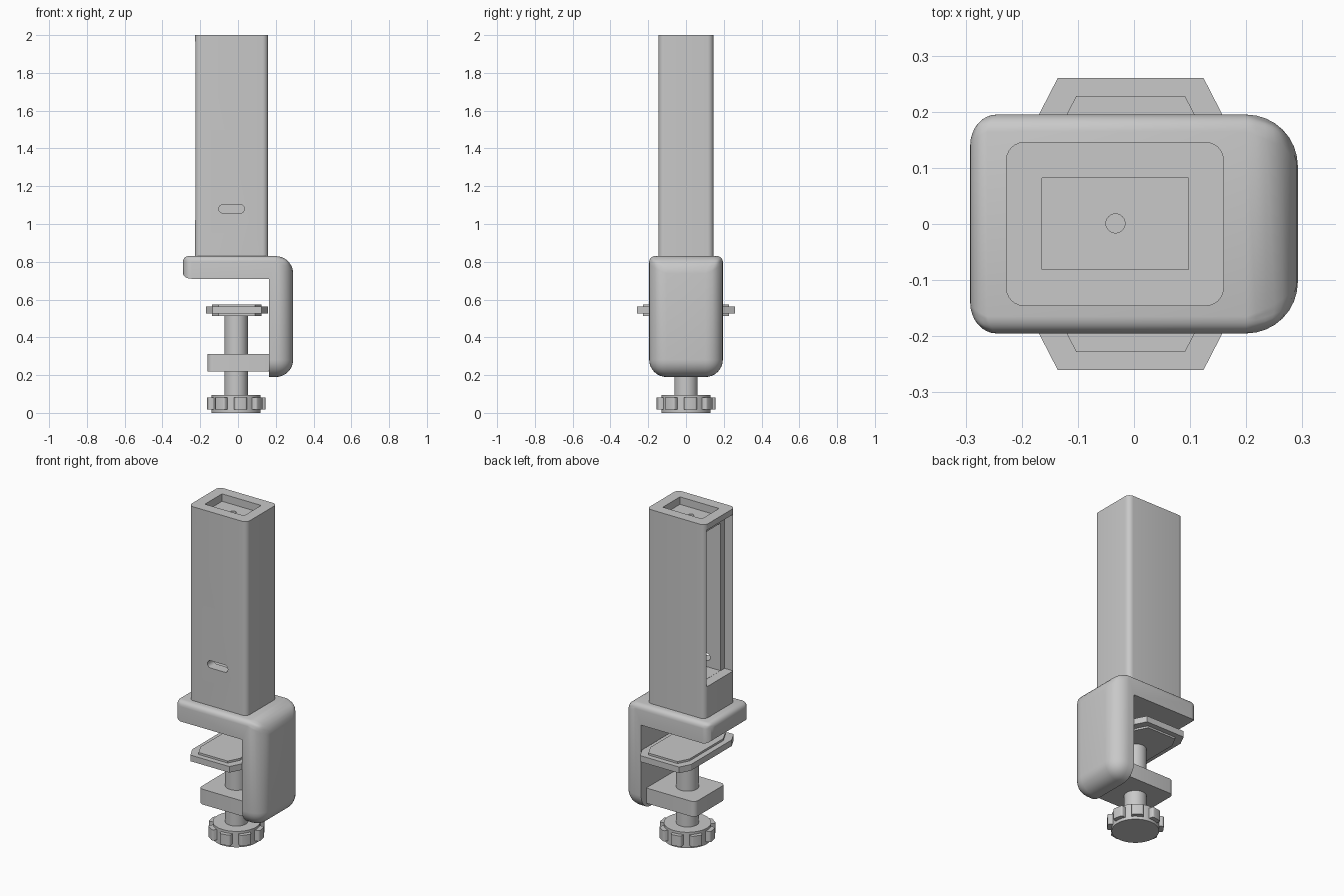
import bpy, bmesh, math
from mathutils import Matrix, Vector

if "Cube" in bpy.data.objects:
    bpy.data.objects.remove(bpy.data.objects["Cube"])

grey = bpy.data.materials.new("light grey")
grey.diffuse_color = (0.58, 0.58, 0.58, 1)
grey.use_nodes = True
grey.node_tree.nodes["Principled BSDF"].inputs["Base Color"].default_value = grey.diffuse_color
SX = -0.01  # screw axis


def finish(bm, name, loc=(0, 0, 0)):
    bmesh.ops.recalc_face_normals(bm, faces=bm.faces)
    me = bpy.data.meshes.new(name)
    bm.to_mesh(me)
    bm.free()
    me.materials.append(grey)
    ob = bpy.data.objects.new(name, me)
    ob.location = loc
    bpy.context.collection.objects.link(ob)
    return ob


def select(ob):
    bpy.ops.object.select_all(action='DESELECT')
    ob.select_set(True)
    bpy.context.view_layer.objects.active = ob


def smooth(ob):
    select(ob)
    bpy.ops.object.shade_smooth_by_angle(angle=math.radians(35))


def box(name, lo, hi, axis=2, r=0.0, seg=6):
    """Box between two corners, edges along one axis rounded."""
    bm = bmesh.new()
    bmesh.ops.create_cube(bm, size=1)
    lo, hi = Vector(lo), Vector(hi)
    for v in bm.verts:
        v.co = Vector([lo[i] + (v.co[i] + 0.5) * (hi[i] - lo[i]) for i in range(3)])
    if r:
        edges = [e for e in bm.edges
                 if abs((e.verts[0].co - e.verts[1].co).normalized()[axis]) > 0.9]
        bmesh.ops.bevel(bm, geom=edges, offset=r, segments=seg, profile=0.5, affect='EDGES')
    return finish(bm, name)


def cylinder(name, x, y, z0, z1, r, n=40):
    bm = bmesh.new()
    bmesh.ops.create_cone(bm, cap_ends=True, segments=n, radius1=r, radius2=r, depth=z1 - z0)
    return finish(bm, name, (x, y, (z0 + z1) / 2))


def prism(name, pts, z0, z1):
    bm = bmesh.new()
    f = bm.faces.new([bm.verts.new((x, y, z0)) for x, y in pts])
    ext = bmesh.ops.extrude_face_region(bm, geom=[f])
    for g in ext['geom']:
        if isinstance(g, bmesh.types.BMVert):
            g.co.z = z1
    return finish(bm, name)


# Column with lid opening, inner cavity, top recess, wire hole and front slot
column = box("column", (-0.228, -0.146, 0.82), (0.16, 0.146, 2.0), 2, 0.032)
cutters = [
    box("cut_lid_opening", (-0.30, -0.125, 1.02), (-0.17, 0.125, 1.965)),
    box("cut_cavity", (-0.20, -0.085, 1.021), (0.098, 0.085, 1.91)),
    box("cut_top_recess", (-0.164, -0.081, 1.955), (0.097, 0.082, 2.1)),
    cylinder("cut_wire_hole", -0.033, 0.001, 1.88, 1.98, 0.017, 24),
    box("cut_front_slot", (-0.102, -0.25, 1.058), (0.034, -0.05, 1.102), 1, 0.0215),
]
for c in cutters:
    select(column)
    m = column.modifiers.new("cut", 'BOOLEAN')
    m.operation, m.solver, m.object = 'DIFFERENCE', 'EXACT', c
    bpy.ops.object.modifier_apply(modifier=m.name)
    bpy.data.objects.remove(c)
smooth(column)

# Clamp frame: L profile, large rounding outside and small rounding on the plate
bm = bmesh.new()
profile = [(-0.292, 0.71), (-0.292, 0.83), (0.292, 0.83), (0.292, 0.19), (0.163, 0.19), (0.163, 0.71)]
face = bm.faces.new([bm.verts.new((x, -0.195, z)) for x, z in profile])
ext = bmesh.ops.extrude_face_region(bm, geom=[face])
for g in ext['geom']:
    if isinstance(g, bmesh.types.BMVert):
        g.co.y = 0.195
weight = bm.edges.layers.float.new('bevel_weight_edge')
for e in bm.edges:
    a, b = e.verts[0].co, e.verts[1].co
    mid, d = (a + b) / 2, b - a
    w = 0.0
    if mid.x > 0.28 or mid.z < 0.2 and abs(d.x) > 0.01:
        w = 1.0                                  # outer edges of the upright
    elif mid.x < -0.28:
        w = 0.6 if abs(d.z) > 0.01 else 0.33     # free end of the plate
    elif mid.z > 0.82:
        w = 0.33                                 # long top edges
    e[weight] = w
frame = finish(bm, "clamp_frame")
select(frame)
bev = frame.modifiers.new("round", 'BEVEL')
bev.limit_method, bev.width, bev.segments = 'WEIGHT', 0.092, 8
bev.use_clamp_overlap = False
bpy.ops.object.modifier_apply(modifier=bev.name)
smooth(frame)

# Lower arm carrying the screw
smooth(box("lower_arm", (-0.162, -0.145, 0.22), (0.2, 0.145, 0.312), 2, 0.03))

# Screw shaft
smooth(cylinder("screw_shaft", SX, 0, 0.05, 0.53, 0.062))


# Pressure pad: large plate plus thin smaller plate showing above and below
def octagon(hx, hy, cx, cy):
    q = [(hx, hy - cy), (hx - cx, hy)]
    pts = q + [(-x, y) for x, y in reversed(q)]
    pts += [(-x, -y) for x, y in pts]
    return [(x + SX + 0.004, y) for x, y in pts]


prism("pad_plate", octagon(0.164, 0.26, 0.034, 0.066), 0.525, 0.562)
prism("pad_inner_plate", octagon(0.131, 0.228, 0.034, 0.066), 0.514, 0.574)

# Knob with grip lobes around the rim
smooth(cylinder("knob_core", SX, 0, 0, 0.096, 0.13, 48))
for i in range(8):
    lobe = box(f"knob_lobe_{i + 1}", (0.09, -0.033, 0.018), (0.154, 0.033, 0.082), 2, 0.012, 3)
    lobe.data.transform(Matrix.Translation((SX, 0, 0)) @ Matrix.Rotation(math.radians(45 * i + 10), 4, 'Z'))
    smooth(lobe)
